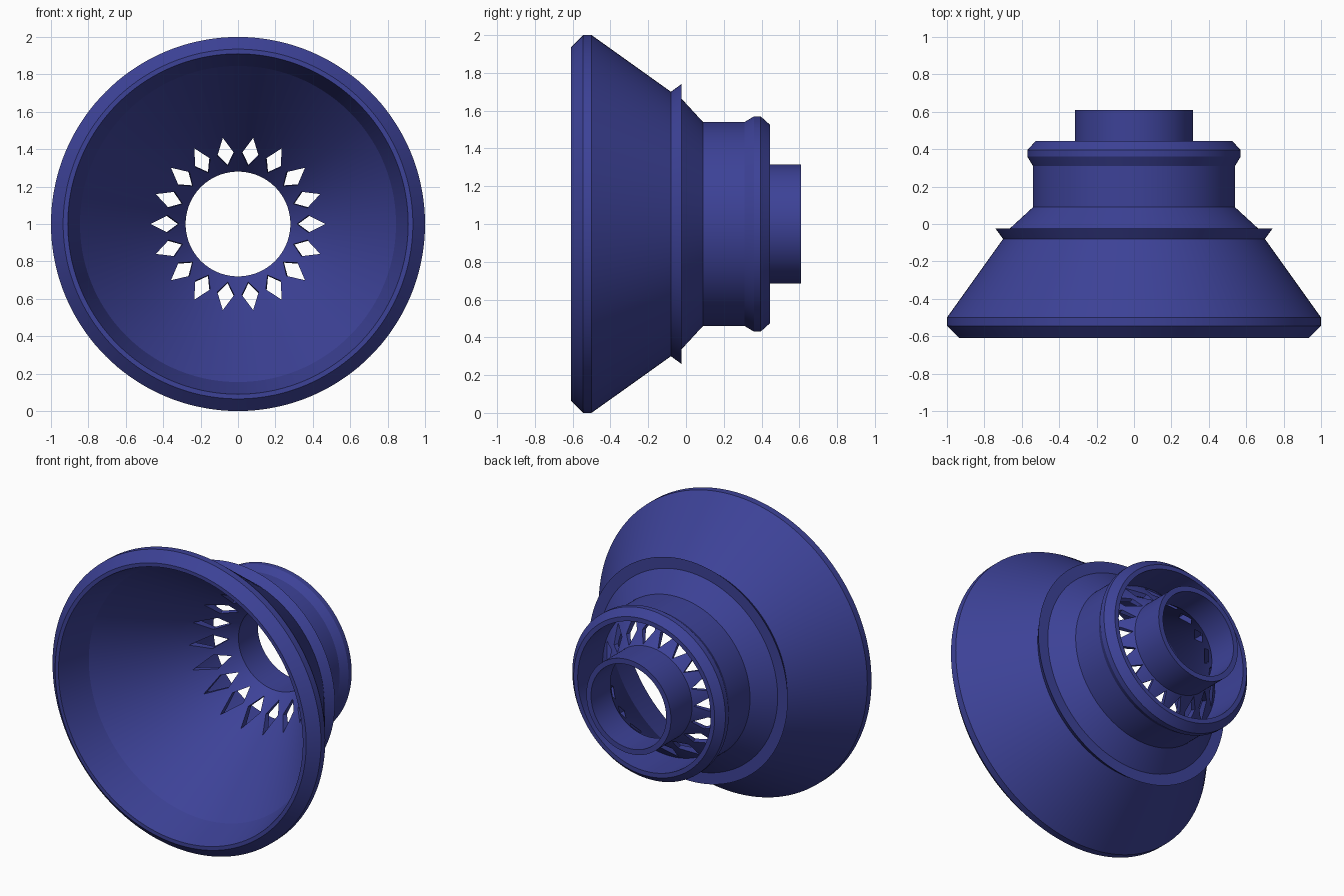
import bpy, bmesh, math

if "Cube" in bpy.data.objects:
    bpy.data.objects.remove(bpy.data.objects["Cube"])

SEG = 144
AXIS_Z = 1.0

blue = bpy.data.materials.new("deep blue")
blue.diffuse_color = (0.046, 0.054, 0.31, 1)
blue.use_nodes = True
blue.node_tree.nodes["Principled BSDF"].inputs["Base Color"].default_value = blue.diffuse_color


def polar(r, angle, y):
    return (r * math.cos(angle), y, AXIS_Z + r * math.sin(angle))


def make_object(name, bm):
    bmesh.ops.recalc_face_normals(bm, faces=bm.faces[:])
    mesh = bpy.data.meshes.new(name)
    bm.to_mesh(mesh)
    bm.free()
    obj = bpy.data.objects.new(name, mesh)
    bpy.context.collection.objects.link(obj)
    mesh.materials.append(blue)
    return obj


def lathe(name, profile):
    """Revolve a closed (y, radius) profile around the horizontal axis."""
    bm = bmesh.new()
    rings = [[bm.verts.new(polar(r, 2 * math.pi * i / SEG, y)) for y, r in profile]
             for i in range(SEG)]
    n = len(profile)
    for i in range(SEG):
        a, b = rings[i], rings[(i + 1) % SEG]
        for j in range(n):
            k = (j + 1) % n
            bm.faces.new((a[j], a[k], b[k], b[j]))
    return make_object(name, bm)


# Funnel shell: outside from front to back, then inside back to the front
funnel = lathe("funnel", [
    (-0.61, 0.91), (-0.61, 0.935), (-0.545, 1.0), (-0.50, 1.0),   # front rim
    (-0.08, 0.70), (-0.025, 0.74), (-0.025, 0.665),               # flared ridge
    (0.09, 0.54), (0.31, 0.54), (0.36, 0.57), (0.395, 0.57),      # collar
    (0.445, 0.525), (0.445, 0.495), (0.18, 0.495),                # collar recess
    (0.385, 0.315), (0.61, 0.315), (0.61, 0.28),                  # rear tube
    (0.405, 0.28), (0.10, 0.50), (-0.38, 0.845),                  # inner cones
])

# Ring of diamond vents, drilled slightly outward through the inner cone
VENTS = 18
TILT = 0.25
bm = bmesh.new()
for v in range(VENTS):
    angle = 2 * math.pi * v / VENTS
    ends = [[], []]
    # radius at y = 0.1, sideways offset, start y, end y
    for r0, side, y0, y1 in ((0.252, 0, 0.25, 0.50), (0.335, 0.046, 0.14, 0.40),
                             (0.456, 0, 0.06, 0.245), (0.335, -0.046, 0.14, 0.40)):
        for end, y in zip(ends, (y0, y1)):
            r = r0 + TILT * (y - 0.1)
            x, _, z = polar(r, angle, y)
            end.append(bm.verts.new((x - side * math.sin(angle), y,
                                     z + side * math.cos(angle))))
    front, back = ends
    for cap in (front, back):
        bm.faces.new((cap[0], cap[1], cap[2]))
        bm.faces.new((cap[0], cap[2], cap[3]))
    for j in range(4):
        k = (j + 1) % 4
        bm.faces.new((front[j], front[k], back[k], back[j]))
cutter = make_object("vent_cutter", bm)
cutter.hide_render = True

cut = funnel.modifiers.new("vents", 'BOOLEAN')
cut.operation = 'DIFFERENCE'
cut.solver = 'EXACT'
cut.object = cutter

bpy.context.view_layer.objects.active = funnel
funnel.select_set(True)
bpy.ops.object.modifier_apply(modifier=cut.name)
bpy.data.objects.remove(cutter)

# Smooth curves with crisp edges
bpy.ops.object.shade_smooth_by_angle(angle=math.radians(12))
